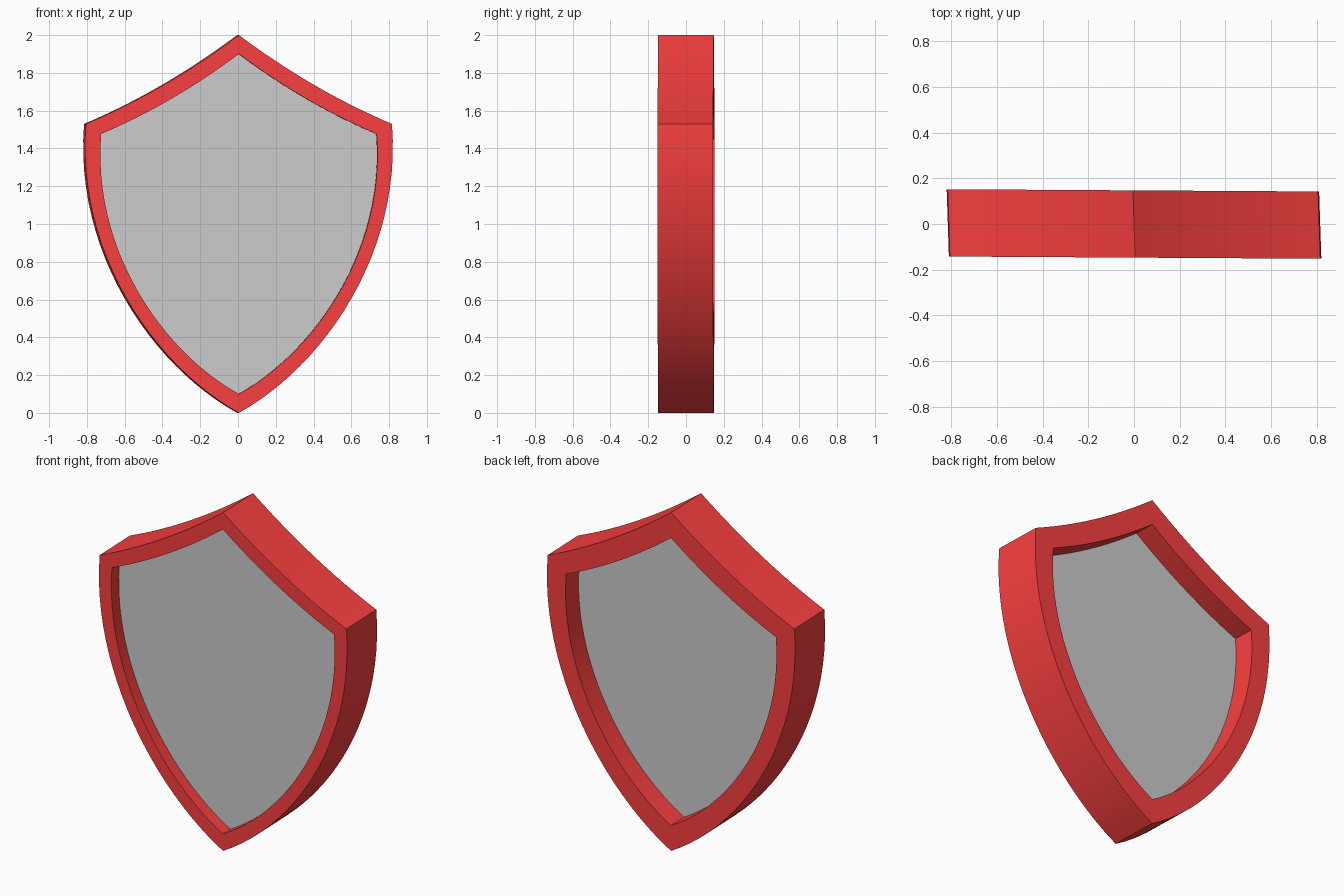
import bpy, bmesh, math
from mathutils import Vector

if "Cube" in bpy.data.objects:
    bpy.data.objects.remove(bpy.data.objects["Cube"])


def bezier(points, n):
    """Sample a Bezier curve of any degree, leaving out its last point."""
    out = []
    for i in range(n):
        pts = [Vector(p) for p in points]
        while len(pts) > 1:
            pts = [a.lerp(b, i / n) for a, b in zip(pts, pts[1:])]
        out.append(pts[0])
    return out


# Shield outline (x, z): right half from bottom tip to top peak, then mirrored
right = bezier([(0, 0), (0.45, 0.25), (0.865, 0.85), (0.81, 1.53)], 24)
right += bezier([(0.81, 1.53), (0.395, 1.705), (0, 2)], 12)
outline = right + [Vector((0, 2))] + [Vector((-p.x, p.y)) for p in reversed(right[1:])]


def loop(bm, scale, y):
    """One outline ring scaled about z = 1, with the slight skew of the model."""
    verts = []
    for p in outline:
        x, z = p.x * scale, 1 + (p.y - 1) * scale
        verts.append(bm.verts.new((x - 0.033 * y, y - 0.006 * x, z)))
    return verts


def bridge(bm, a, b):
    n = len(a)
    for i in range(n):
        j = (i + 1) % n
        bm.faces.new((a[i], a[j], b[j], b[i]))


def finish(bm, name, material=None):
    bmesh.ops.recalc_face_normals(bm, faces=bm.faces)
    mesh = bpy.data.meshes.new(name)
    bm.to_mesh(mesh)
    bm.free()
    obj = bpy.data.objects.new(name, mesh)
    bpy.context.collection.objects.link(obj)
    if material:
        mesh.materials.append(material)
    bpy.ops.object.select_all(action='DESELECT')
    obj.select_set(True)
    bpy.context.view_layer.objects.active = obj
    bpy.ops.object.shade_smooth_by_angle(angle=math.radians(20))


red = bpy.data.materials.new("red")
red.diffuse_color = (0.95, 0.05, 0.05, 1)
red.use_nodes = True
red.node_tree.nodes["Principled BSDF"].inputs["Base Color"].default_value = red.diffuse_color

# Red rim: wider on the back than on the front
bm = bmesh.new()
section = [(1, -0.147), (1, 0.147), (0.85, 0.147), (0.85, -0.025), (0.9, -0.025), (0.9, -0.147)]
loops = [loop(bm, s, y) for s, y in section]
for i in range(len(loops)):
    bridge(bm, loops[i - 1], loops[i])
finish(bm, "shield_rim", red)

# Grey panel set inside the rim, recessed on both sides
bm = bmesh.new()
front, back = loop(bm, 0.9, -0.075), loop(bm, 0.9, 0.02)
bridge(bm, front, back)
bm.faces.new(front)
bm.faces.new(back)
finish(bm, "shield_panel")
